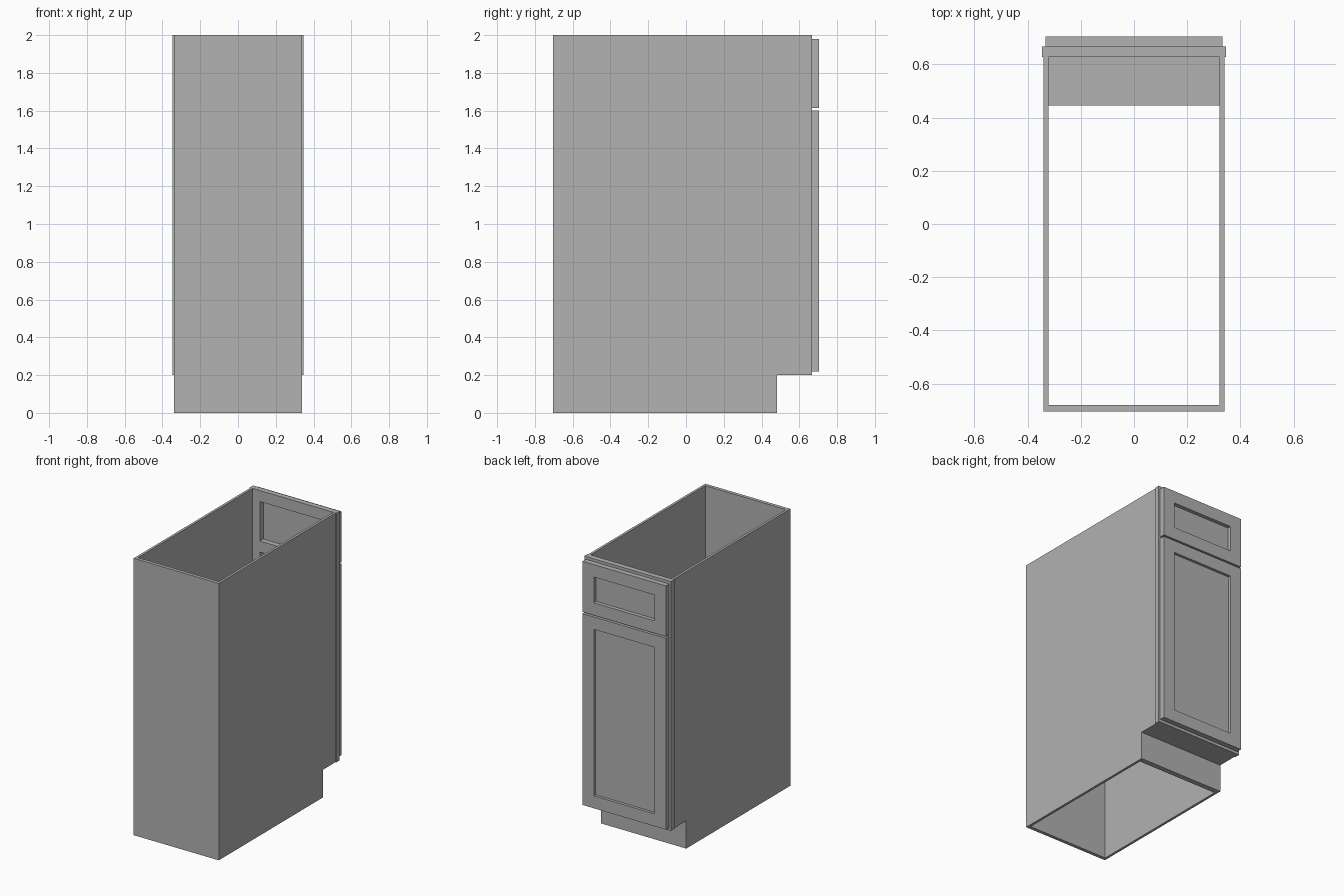
import bpy, bmesh
from mathutils import Vector

cube = bpy.data.objects.get("Cube")
if cube:
    bpy.data.objects.remove(cube, do_unlink=True)

GREY = (0.445, 0.445, 0.445, 1.0)
paint = bpy.data.materials.new("grey paint")
paint.use_nodes = True
paint.diffuse_color = GREY
paint.node_tree.nodes["Principled BSDF"].inputs["Base Color"].default_value = GREY


def finish(name, bm):
    bmesh.ops.recalc_face_normals(bm, faces=bm.faces)
    mesh = bpy.data.meshes.new(name)
    bm.to_mesh(mesh)
    bm.free()
    mesh.materials.append(paint)
    obj = bpy.data.objects.new(name, mesh)
    bpy.context.collection.objects.link(obj)
    return obj


def box_mesh(x, y, z):
    bm = bmesh.new()
    bmesh.ops.create_cube(bm, size=1)
    for v in bm.verts:
        v.co = Vector([lo + (c + 0.5) * (hi - lo)
                       for c, (lo, hi) in zip(v.co, (x, y, z))])
    return bm


def box(name, x, y, z):
    return finish(name, box_mesh(x, y, z))


# Main dimensions
SIDE_IN, SIDE_OUT = 0.322, 0.34
BACK, FRAME_BACK, FRAME_FRONT, FRONT = -0.705, 0.628, 0.667, 0.705
TOE_BACK, TOE_FRONT, TOE_TOP, TOP = 0.445, 0.483, 0.2, 2.0
FRAME_X, OPEN_X = 0.346, 0.265


# Side panels with a toe notch
def side_panel(name, s):
    profile = [(BACK, 0), (TOE_FRONT, 0), (TOE_FRONT, TOE_TOP),
               (FRAME_BACK, TOE_TOP), (FRAME_BACK, TOP), (BACK, TOP)]
    bm = bmesh.new()
    face = bm.faces.new([bm.verts.new((s * SIDE_IN, y, z)) for y, z in profile])
    ext = bmesh.ops.extrude_face_region(bm, geom=[face])
    moved = [g for g in ext["geom"] if isinstance(g, bmesh.types.BMVert)]
    bmesh.ops.translate(bm, verts=moved, vec=(s * (SIDE_OUT - SIDE_IN), 0, 0))
    return finish(name, bm)


side_panel("left_side_panel", 1)
side_panel("right_side_panel", -1)

# Back, toe board and the short deck over the toe space
inside = (-SIDE_IN, SIDE_IN)
box("back_panel", inside, (BACK, -0.68), (0, TOP))
box("toe_board", inside, (TOE_BACK, TOE_FRONT), (0, TOE_TOP))
box("toe_deck", inside, (TOE_BACK, FRAME_BACK), (TOE_TOP, 0.22))

# Face frame
frame_y = (FRAME_BACK, FRAME_FRONT)
box("left_stile", (OPEN_X, FRAME_X), frame_y, (TOE_TOP, TOP))
box("right_stile", (-FRAME_X, -OPEN_X), frame_y, (TOE_TOP, TOP))
for name, z in (("top_rail", (1.92, TOP)), ("middle_rail", (1.555, 1.635)),
                ("bottom_rail", (TOE_TOP, 0.28))):
    box(name, (-OPEN_X, OPEN_X), frame_y, z)


# Door and drawer front with a recessed centre panel
def recessed_front(name, z, depth):
    bm = box_mesh((-0.333, 0.333), (FRAME_FRONT, FRONT), z)
    bmesh.ops.recalc_face_normals(bm, faces=bm.faces)
    face = max(bm.faces, key=lambda f: f.calc_center_median().y)
    bmesh.ops.inset_region(bm, faces=[face], thickness=0.127)
    ext = bmesh.ops.extrude_face_region(bm, geom=[face])
    moved = [g for g in ext["geom"] if isinstance(g, bmesh.types.BMVert)]
    bmesh.ops.translate(bm, verts=moved, vec=(0, -depth, 0))
    if face.is_valid:
        bmesh.ops.delete(bm, geom=[face], context="FACES_ONLY")
    return finish(name, bm)


recessed_front("door", (0.22, 1.602), 0.02)
recessed_front("drawer_front", (1.614, 1.98), 0.028)
